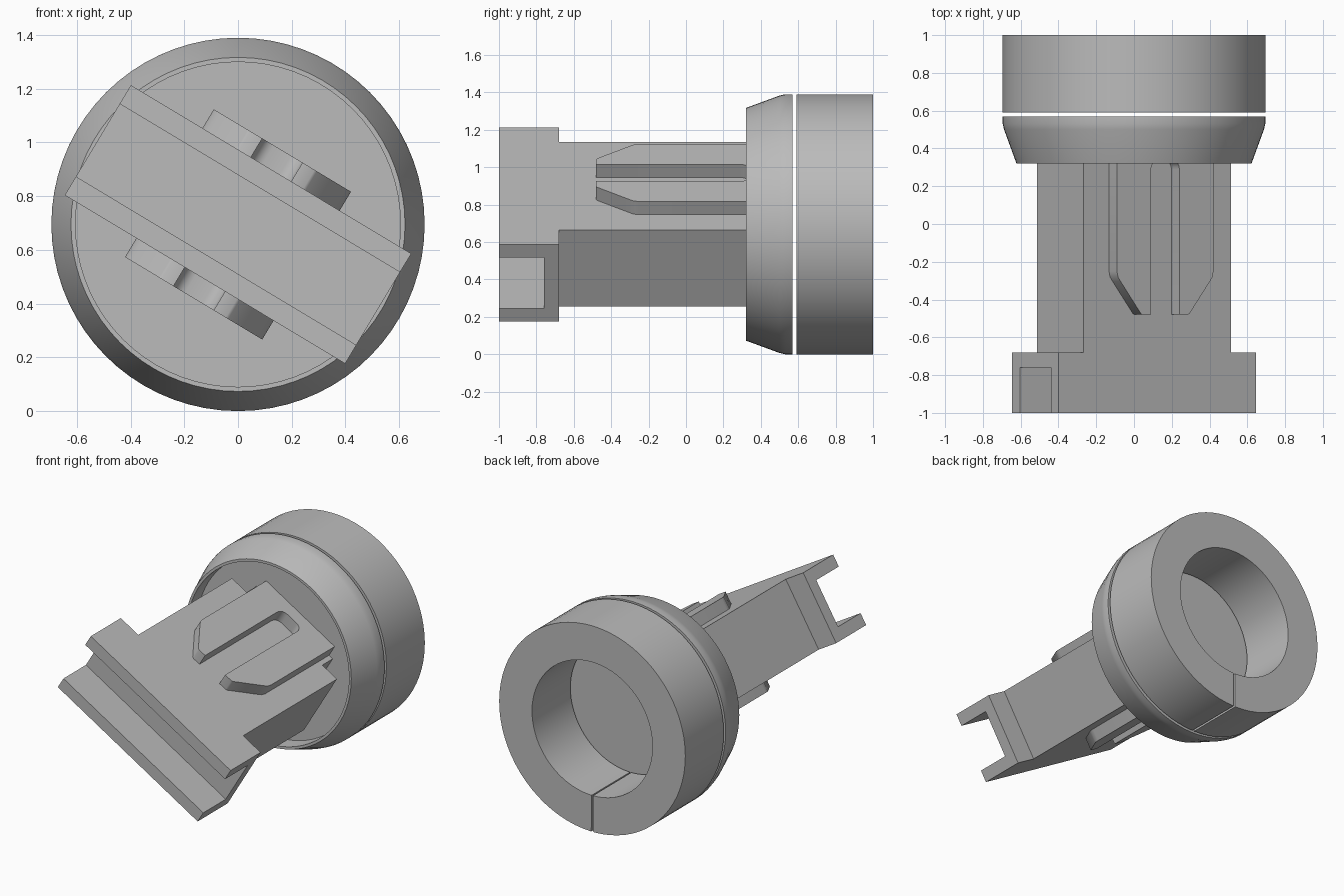
import bpy
import bmesh
from math import pi, cos, sin, radians
from mathutils import Matrix, Vector

cube = bpy.data.objects.get("Cube")
if cube:
    bpy.data.objects.remove(cube, do_unlink=True)

AXIS_Z = 0.695      # height of the central axis
R = 0.695           # outer radius
TILT = radians(31)  # roll of the flat insert about the axis
THICK = 0.239       # half thickness of the insert

grey = bpy.data.materials.new("plain_grey")
grey.use_nodes = True
grey.diffuse_color = (0.5, 0.5, 0.5, 1)
grey.node_tree.nodes["Principled BSDF"].inputs["Base Color"].default_value = (0.5, 0.5, 0.5, 1)


def finish(bm, name, roll=0.0, smooth=False):
    """Clean the mesh, place it on the axis and link it."""
    bmesh.ops.remove_doubles(bm, verts=bm.verts, dist=1e-5)
    bmesh.ops.recalc_face_normals(bm, faces=bm.faces)
    bm.transform(Matrix.Translation((0, 0, AXIS_Z)) @ Matrix.Rotation(roll, 4, 'Y'))
    mesh = bpy.data.meshes.new(name)
    bm.to_mesh(mesh)
    bm.free()
    mesh.materials.append(grey)
    obj = bpy.data.objects.new(name, mesh)
    bpy.context.collection.objects.link(obj)
    if smooth:
        bpy.ops.object.select_all(action='DESELECT')
        obj.select_set(True)
        bpy.context.view_layer.objects.active = obj
        bpy.ops.object.shade_smooth_by_angle(angle=radians(30))
    return obj


def prism(name, outline, offset, roll):
    """Closed outline of 3D points, extruded by an offset vector."""
    bm = bmesh.new()
    face = bm.faces.new([bm.verts.new(p) for p in outline])
    new = bmesh.ops.extrude_face_region(bm, geom=[face])["geom"]
    bmesh.ops.translate(bm, vec=Vector(offset),
                        verts=[g for g in new if isinstance(g, bmesh.types.BMVert)])
    return finish(bm, name, roll, smooth=True)


def lathe(name, profile, slit=0.0, steps=72):
    """Revolve a closed (radius, y) profile, optionally leaving a slit at the bottom."""
    bm = bmesh.new()
    rows = []
    for i in range(steps + 1):
        a = -pi / 2 + slit / 2 + (2 * pi - slit) * i / steps
        rows.append([bm.verts.new((r * cos(a), y, r * sin(a))) for r, y in profile])
    n = len(profile)
    for a, b in zip(rows, rows[1:]):
        for j in range(n):
            k = (j + 1) % n
            if profile[j][0] + profile[k][0] == 0:
                continue
            quad = [a[j], a[k], b[k], b[j]]
            if profile[j][0] == 0:
                quad.pop(3)
            elif profile[k][0] == 0:
                quad.pop(2)
            bm.faces.new(quad)
    if slit:
        bm.faces.new(rows[0])
        bm.faces.new(rows[-1])
    return finish(bm, name, smooth=True)


# Split ring at the back
lathe("split_ring", [(0.45, 0.59), (R, 0.59), (R, 1.0), (0.45, 1.0)], slit=0.022)

# Shallow cup with a tapered rim
lathe("tapered_cup", [(0, 0.57), (R, 0.57), (R, 0.53), (0.688, 0.50), (0.622, 0.32),
                      (0.605, 0.32), (0.605, 0.43), (0, 0.43)])

# Flat body with a narrower neck reaching the cup floor
half = [(0.457, -0.72), (0.457, 0.32), (0.33, 0.32), (0.33, 0.44)]
plan = half + [(-u, y) for u, y in reversed(half)]
prism("body", [(u, y, -THICK) for u, y in plan], (0, 0, 2 * THICK), TILT)

# Wide head with a channel along its front
half = [(-0.68, THICK), (-1.0, THICK), (-1.0, 0.158), (-0.76, 0.158)]
section = half + [(y, -v) for y, v in reversed(half)]
prism("channel_head", [(-0.609, y, v) for y, v in section], (1.218, 0, 0), TILT)

# Forked raised rib on each broad face, with a round-cornered slot
half = [(0.298, 0.44), (0.298, -0.25), (0.292, -0.28), (0.275, -0.305),
        (0.15, -0.475), (0.14, -0.48), (0.0875, -0.48)]
fillet = 0.05
for i in range(7):
    a = pi / 2 * i / 6
    half.append((0.0875 - fillet + fillet * cos(a), 0.29 + fillet * sin(a)))
fork = half + [(-u, y) for u, y in reversed(half)]
for name, turn in (("upper_fork", 0), ("lower_fork", pi)):
    prism(name, [(u, y, THICK - 0.02) for u, y in fork], (0, 0, 0.102), TILT + turn)
